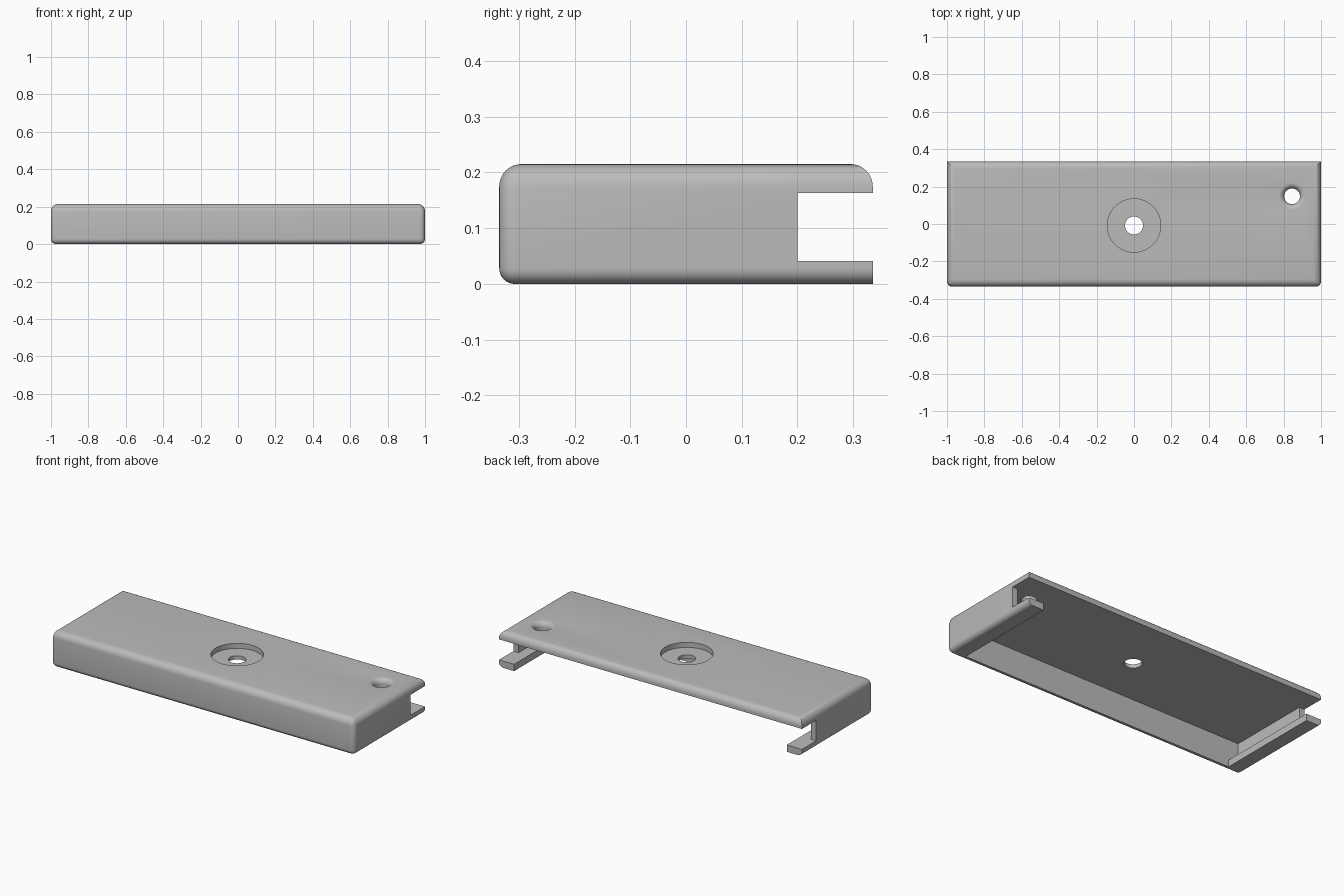
import bpy, bmesh, math
from mathutils import Vector

cube = bpy.data.objects.get("Cube")
if cube:
    bpy.data.objects.remove(cube, do_unlink=True)

LENGTH, DEPTH, HEIGHT = 2.0, 0.67, 0.215
FRONT, WALL, LIP = -DEPTH / 2, 0.035, 0.1
FLOOR, CEILING = 0.041, 0.163

grey = bpy.data.materials.new("plain grey")
grey.use_nodes = True
grey.diffuse_color = (0.5, 0.5, 0.5, 1)
grey.node_tree.nodes["Principled BSDF"].inputs["Base Color"].default_value = (0.5, 0.5, 0.5, 1)


def make_object(name, bm):
    mesh = bpy.data.meshes.new(name)
    bmesh.ops.recalc_face_normals(bm, faces=bm.faces[:])
    bm.to_mesh(mesh)
    bm.free()
    mesh.materials.append(grey)
    obj = bpy.data.objects.new(name, mesh)
    bpy.context.collection.objects.link(obj)
    return obj


def box_mesh(low, high):
    low, high = Vector(low), Vector(high)
    bm = bmesh.new()
    bmesh.ops.create_cube(bm, size=1)
    for v in bm.verts:
        v.co = (low + high) / 2 + v.co * (high - low)
    return bm


def lathe(name, profile, x, y, steps=48):
    """Closed solid turned about a vertical axis from (radius, z) points."""
    bm = bmesh.new()
    rings = [[bm.verts.new((x + r * math.cos(a), y + r * math.sin(a), z))
              for a in (math.tau * i / steps for i in range(steps))] for r, z in profile]
    for lower, upper in zip(rings, rings[1:]):
        for i in range(steps):
            j = (i + 1) % steps
            bm.faces.new((lower[i], lower[j], upper[j], upper[i]))
    bm.faces.new(rings[0])
    bm.faces.new(rings[-1])
    return make_object(name, bm)


def apply(obj, mod):
    bpy.context.view_layer.objects.active = obj
    bpy.ops.object.modifier_apply(modifier=mod.name)


def cut(obj, cutter):
    mod = obj.modifiers.new("cut", 'BOOLEAN')
    mod.operation, mod.solver, mod.object = 'DIFFERENCE', 'EXACT', cutter
    apply(obj, mod)
    bpy.data.objects.remove(cutter, do_unlink=True)


# Rounded outer block: large radius on top, smaller below, square back corners
bm = box_mesh((-LENGTH / 2, FRONT, 0), (LENGTH / 2, -FRONT, HEIGHT))
weight = bm.edges.layers.float.new("bevel_weight_edge")
for e in bm.edges:
    mid = (e.verts[0].co + e.verts[1].co) / 2
    if mid.z > HEIGHT - 0.01:
        e[weight] = 1.0
    elif mid.y < 0.1:
        e[weight] = 0.7
cover = make_object("cover_shell", bm)
bevel = cover.modifiers.new("round", 'BEVEL')
bevel.limit_method, bevel.width, bevel.segments = 'WEIGHT', 0.04, 8
apply(cover, bevel)

# Hollow inside, bottom opening between the end lips, and rear side notches
inner_x, lip_x, inner_front = LENGTH / 2 - WALL, LENGTH / 2 - LIP, FRONT + WALL
for name, low, high in (
    ("cavity", (-inner_x, inner_front, FLOOR), (inner_x, 1, CEILING)),
    ("bottom_opening", (-lip_x, inner_front, -1), (lip_x, 1, 0.1)),
    ("rear_notch", (-2, 0.2, FLOOR), (2, 1, CEILING)),
):
    cut(cover, make_object(name, box_mesh(low, high)))

# Round recess with a through hole in the middle of the top
recess_z = HEIGHT - 0.03
cut(cover, lathe("centre_recess", [(0.143, recess_z), (0.143, 0.3)], 0, -0.008))
cut(cover, lathe("centre_hole", [(0.048, 0.1), (0.048, 0.3)], 0, -0.008))

# Small corner hole with a rounded mouth
R, HOLE = 0.03, 0.042
mouth = [(HOLE, 0.1)]
for i in range(9):
    a = math.pi / 2 * i / 8
    mouth.append((HOLE + R * (1 - math.cos(a)), HEIGHT - R + R * math.sin(a)))
mouth.append((HOLE + R, 0.3))
cut(cover, lathe("corner_hole", mouth, 0.845, 0.148))

# Smooth rounded edges, keep machined edges crisp
bpy.ops.object.select_all(action='DESELECT')
cover.select_set(True)
bpy.context.view_layer.objects.active = cover
bpy.ops.object.shade_smooth_by_angle(angle=math.radians(30))
